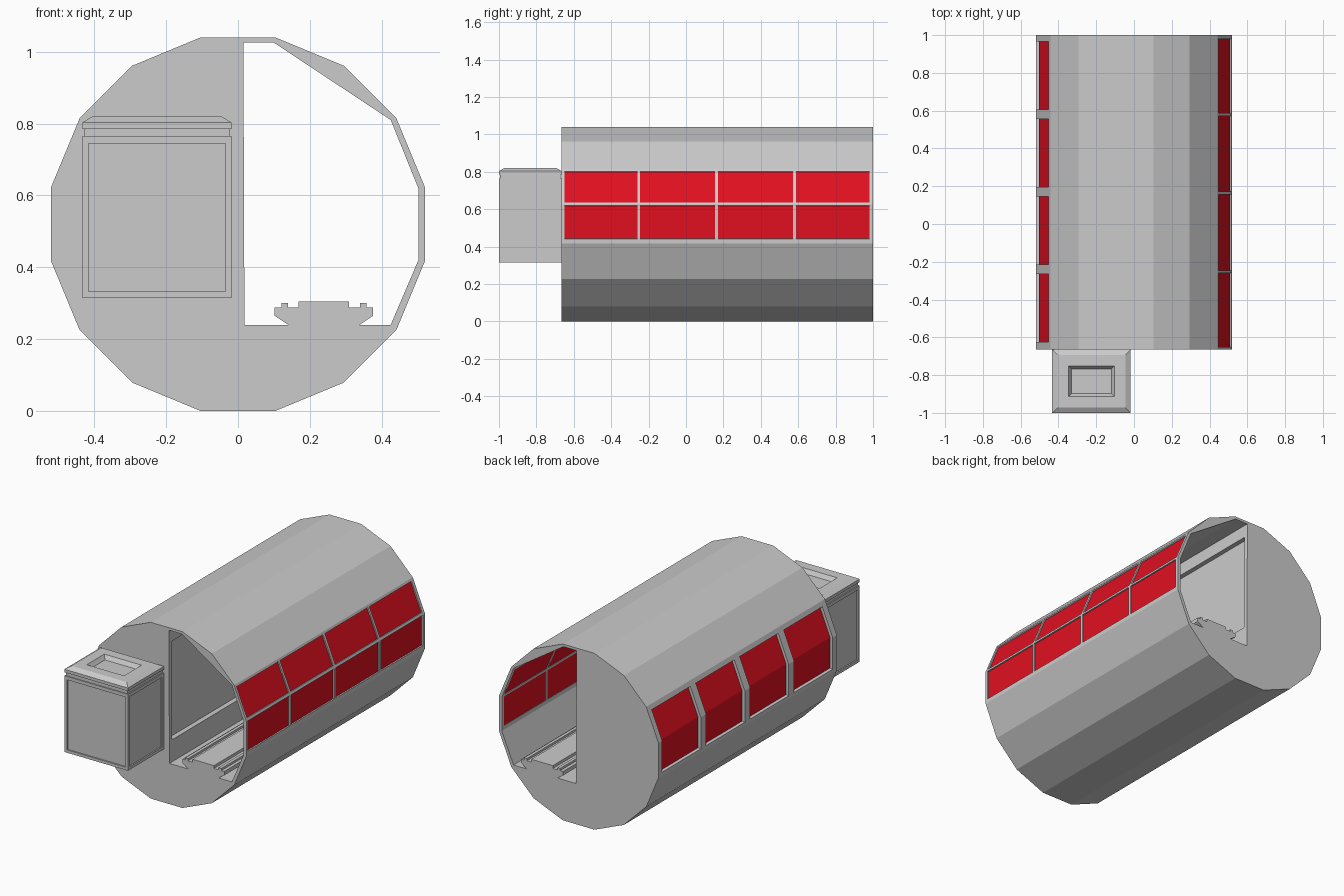
import bpy, bmesh, math

if "Cube" in bpy.data.objects:
    bpy.data.objects.remove(bpy.data.objects["Cube"])

Y0, Y1 = -0.665, 1.0
CZ, APO = 0.52, 0.52

red = bpy.data.materials.new("red_glass")
red.diffuse_color = (0.75, 0.005, 0.015, 1)
red.use_nodes = True
red.node_tree.nodes["Principled BSDF"].inputs["Base Color"].default_value = red.diffuse_color


def make(name, bm, mat=None):
    bmesh.ops.recalc_face_normals(bm, faces=bm.faces)
    me = bpy.data.meshes.new(name)
    bm.to_mesh(me)
    bm.free()
    ob = bpy.data.objects.new(name, me)
    bpy.context.collection.objects.link(ob)
    if mat:
        me.materials.append(mat)
    return ob


def extrude(name, pts, y0, y1, mat=None):
    """Extrude an (x, z) profile along y."""
    bm = bmesh.new()
    a = [bm.verts.new((x, y0, z)) for x, z in pts]
    b = [bm.verts.new((x, y1, z)) for x, z in pts]
    bm.faces.new(a)
    bm.faces.new(b[::-1])
    n = len(pts)
    for i in range(n):
        bm.faces.new((a[i], b[i], b[(i + 1) % n], a[(i + 1) % n]))
    return make(name, bm, mat)


def loft(name, rings):
    """Stack of rectangles (x0, x1, y0, y1, z), capped at both ends."""
    bm = bmesh.new()
    loops = [[bm.verts.new(p) for p in ((x0, y0, z), (x1, y0, z), (x1, y1, z), (x0, y1, z))]
             for x0, x1, y0, y1, z in rings]
    bm.faces.new(loops[0])
    bm.faces.new(loops[-1])
    for lo, hi in zip(loops, loops[1:]):
        for i in range(4):
            bm.faces.new((lo[i], lo[(i + 1) % 4], hi[(i + 1) % 4], hi[i]))
    return make(name, bm)


def box(name, x0, x1, y0, y1, z0, z1):
    return loft(name, [(x0, x1, y0, y1, z0), (x0, x1, y0, y1, z1)])


def cut(target, cutter):
    cutter.hide_render = True
    m = target.modifiers.new("cut", 'BOOLEAN')
    m.operation, m.solver, m.object = 'DIFFERENCE', 'EXACT', cutter
    bpy.context.view_layer.objects.active = target
    bpy.ops.object.modifier_apply(modifier=m.name)
    bpy.data.objects.remove(cutter)


def corner(i, apo):
    a, r = math.radians(22.5 * i - 11.25), apo / math.cos(math.radians(11.25))
    return r * math.cos(a), CZ + r * math.sin(a)


def wall(f, apo, side):
    """Point on the side wall: f 0..1 is the lower facet, 1..2 the upper one."""
    i = min(int(f), 1)
    (xa, za), (xb, zb) = corner(i, apo), corner(i + 1, apo)
    t = f - i
    return side * (xa + (xb - xa) * t), za + (zb - za) * t


def band(fs, inner, outer, side):
    return [wall(f, outer, side) for f in fs] + [wall(f, inner, side) for f in reversed(fs)]


# Sixteen-sided tunnel with an open bay along its right half
tunnel = extrude("tunnel", [corner(i, APO) for i in range(16)], Y0, Y1)
cut(tunnel, extrude("bay_cutter", [
    (0.015, 1.025), (0.10, 1.025), (0.425, 0.81), wall(1, 0.502, 1),
    wall(0, 0.502, 1), (0.425, 0.24), (0.018, 0.24)], Y0 - 0.1, Y1 + 0.1))

# Recessed panel on the inner dividing wall
cut(tunnel, box("panel_cutter", -0.012, 0.05, Y0 + 0.025, Y1 - 0.025, 0.37, 0.95))

# Right windows: four bays, two rows, glass set into the wall
for n, (a, b) in enumerate([(-0.65, -0.26), (-0.245, 0.155), (0.172, 0.573), (0.588, 0.98)]):
    for row, fs in (("lower", (0.12, 0.98)), ("upper", (1.06, 1.93))):
        cut(tunnel, extrude("window_cutter", band(fs, 0.48, 0.56, 1), a, b))
        extrude(f"right_glass_{row}_{n}", band(fs, 0.505, 0.513, 1), a, b, red)

# Left windows: four deep-set bent panes
for n in range(4):
    a = -0.625 + n * 0.41
    b = a + 0.36
    fs = (0.1, 1, 1.86)
    cut(tunnel, extrude("window_cutter", band(fs, 0.497, 0.56, -1), a, b))
    extrude(f"left_glass_{n}", band(fs, 0.496, 0.503, -1), a, b, red)

# Track bed, profile mirrored about its centre line
half = [(0.098, 0.239), (0.137, 0.265), (0.137, 0.288), (0.118, 0.288), (0.118, 0.301),
        (0.100, 0.301), (0.100, 0.288), (0.070, 0.288), (0.070, 0.305)]
mid = 0.239
extrude("track_bed", [(mid - x, z) for x, z in half] + [(mid + x, z) for x, z in reversed(half)], Y0, Y1)

# Cabinet in front: body with recessed panels
X0, X1, F, B = -0.433, -0.018, -1.0, Y0
body = box("cabinet_body", X0, X1, F, B, 0.315, 0.765)
d = 0.008
cut(body, box("front_cutter", X0 + 0.017, X1 - 0.017, F - 0.1, F + d, 0.332, 0.745))
cut(body, box("left_cutter", X0 - 0.1, X0 + d, F + 0.017, B - 0.017, 0.332, 0.745))
cut(body, box("right_cutter", X1 - d, X1 + 0.1, F + 0.017, B - 0.017, 0.332, 0.745))


# Cabinet lid: stepped collar, bevelled top and sunken tray
def inset(k, z):
    return X0 + k, X1 - k, F + k, B - k, z


loft("cabinet_lid", [
    inset(0.006, 0.765), inset(0.006, 0.785), inset(0, 0.785), inset(0, 0.803),
    inset(0.028, 0.82), inset(0.086, 0.82), inset(0.102, 0.796)])
